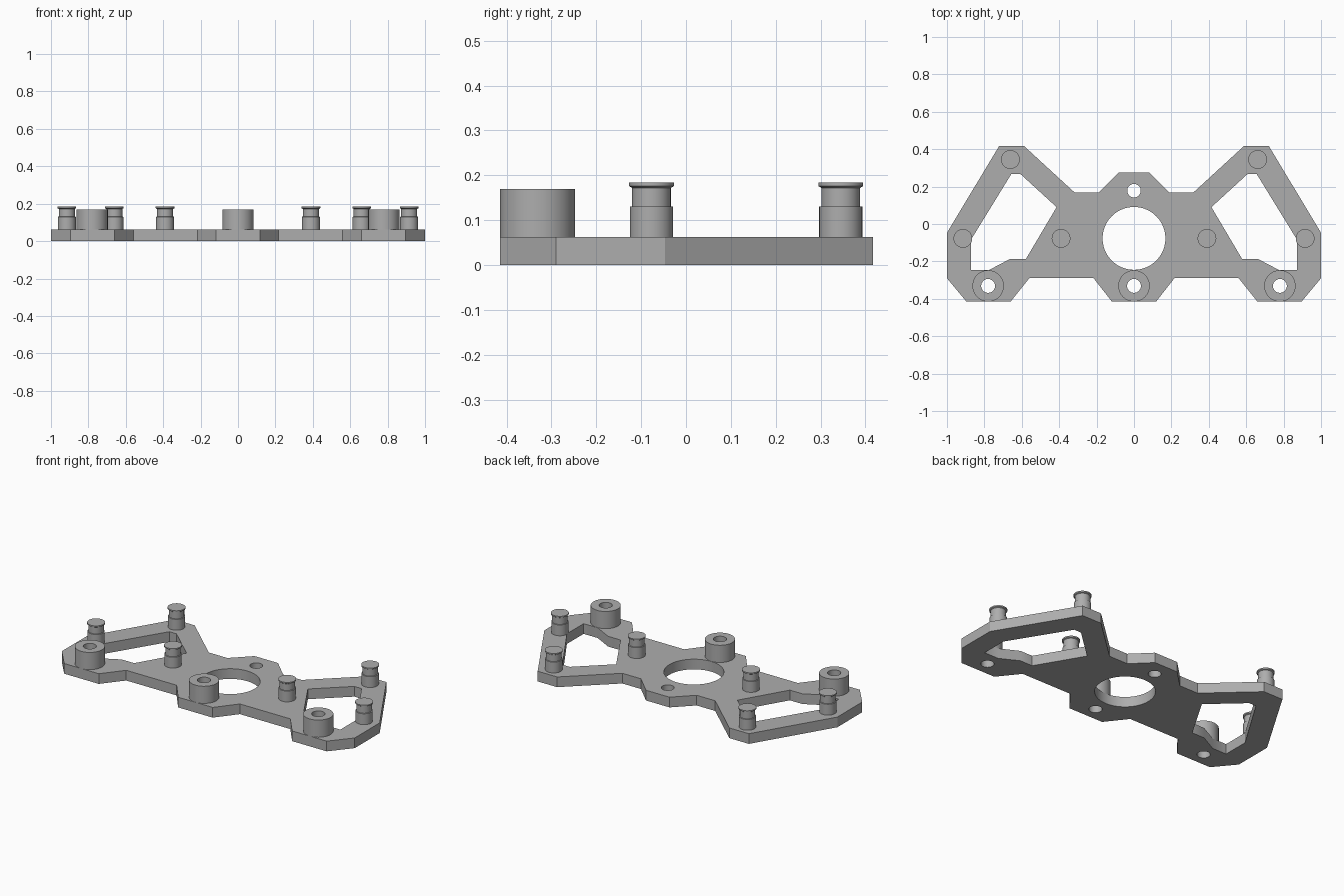
import bpy, bmesh, math

cube = bpy.data.objects.get("Cube")
if cube:
    bpy.data.objects.remove(cube, do_unlink=True)

GREY = (0.42, 0.42, 0.42, 1)
grey = bpy.data.materials.new("grey_plastic")
grey.use_nodes = True
grey.diffuse_color = GREY
grey.node_tree.nodes["Principled BSDF"].inputs["Base Color"].default_value = GREY

PLATE_TOP = 0.063
BOSS_TOP = 0.169


def circle(x, y, r, n=48):
    return [(x + r * math.cos(math.tau * i / n), y + r * math.sin(math.tau * i / n))
            for i in range(n)]


def mirrored(points):
    return [(-x, y) for x, y in reversed(points)]


def finish(name, bm):
    """Turn a bmesh into a smooth-by-angle object."""
    bmesh.ops.recalc_face_normals(bm, faces=bm.faces)
    mesh = bpy.data.meshes.new(name)
    bm.to_mesh(mesh)
    bm.free()
    mesh.materials.clear()
    mesh.materials.append(grey)
    obj = bpy.data.objects.new(name, mesh)
    bpy.context.collection.objects.link(obj)
    bpy.ops.object.select_all(action='DESELECT')
    obj.select_set(True)
    bpy.context.view_layer.objects.active = obj
    bpy.ops.object.shade_smooth_by_angle(angle=math.radians(30))
    return obj


def extrude_profile(name, loops, z0, z1):
    """Extrude an outline with holes between two heights."""
    curve = bpy.data.curves.new(name + "_profile", 'CURVE')
    curve.dimensions = '2D'
    curve.fill_mode = 'BOTH'
    curve.extrude = (z1 - z0) / 2
    for loop in loops:
        spline = curve.splines.new('POLY')
        spline.points.add(len(loop) - 1)
        for p, (x, y) in zip(spline.points, loop):
            p.co = (x, y, 0, 1)
        spline.use_cyclic_u = True
    helper = bpy.data.objects.new(name + "_profile", curve)
    bpy.context.collection.objects.link(helper)
    bpy.context.view_layer.update()
    mesh = bpy.data.meshes.new_from_object(
        helper.evaluated_get(bpy.context.evaluated_depsgraph_get()))
    bm = bmesh.new()
    bm.from_mesh(mesh)
    bpy.data.objects.remove(helper, do_unlink=True)
    bpy.data.curves.remove(curve)
    bpy.data.meshes.remove(mesh)
    bmesh.ops.remove_doubles(bm, verts=bm.verts, dist=1e-5)
    bmesh.ops.translate(bm, verts=bm.verts, vec=(0, 0, (z0 + z1) / 2))
    return finish(name, bm)


def lathe(name, x, y, profile, n=40):
    """Spin a radius/height profile about a vertical axis."""
    bm = bmesh.new()
    verts = [bm.verts.new((x + r, y, z)) for r, z in profile]
    edges = [bm.edges.new(pair) for pair in zip(verts, verts[1:])]
    bmesh.ops.spin(bm, geom=verts + edges, cent=(x, y, 0), axis=(0, 0, 1),
                   angle=math.tau, steps=n, use_merge=True)
    bmesh.ops.remove_doubles(bm, verts=bm.verts, dist=1e-5)
    return finish(name, bm)


# Base plate: symmetric outline, side windows, centre opening and screw holes
half = [(0.08, 0.276), (0.19, 0.168), (0.317, 0.168), (0.588, 0.417),
        (0.721, 0.417), (1.0, -0.047), (1.0, -0.29), (0.896, -0.415),
        (0.66, -0.415), (0.56, -0.29), (0.216, -0.29), (0.118, -0.415)]
window = [(0.414, 0.09), (0.607, 0.267), (0.656, 0.267), (0.871, -0.083),
          (0.871, -0.246), (0.775, -0.246), (0.663, -0.187), (0.578, -0.187)]
bosses = {"left": (0.78, -0.331), "centre": (0, -0.331), "right": (-0.78, -0.331)}
loops = [half + mirrored(half), window, mirrored(window),
         circle(0, -0.077, 0.168, 72), circle(0, 0.178, 0.036)]
loops += [circle(x, y, 0.037) for x, y in bosses.values()]
extrude_profile("base_plate", loops, 0, PLATE_TOP)

# Hollow screw bosses along the front edge
for side, (x, y) in bosses.items():
    extrude_profile(side + "_screw_boss", [circle(x, y, 0.084), circle(x, y, 0.037)],
                    PLATE_TOP, BOSS_TOP)

# Flanged pegs, three on each side
peg = [(0, PLATE_TOP), (0.048, PLATE_TOP), (0.048, 0.13), (0.043, 0.131),
       (0.043, 0.172), (0.05, 0.176), (0.05, 0.184), (0, 0.184)]
spots = {"inner": (0.39, -0.077), "outer": (0.915, -0.077), "back": (0.661, 0.345)}
for place, (x, y) in spots.items():
    for side, s in (("left", 1), ("right", -1)):
        lathe(f"{side}_{place}_peg", s * x, y, peg)
